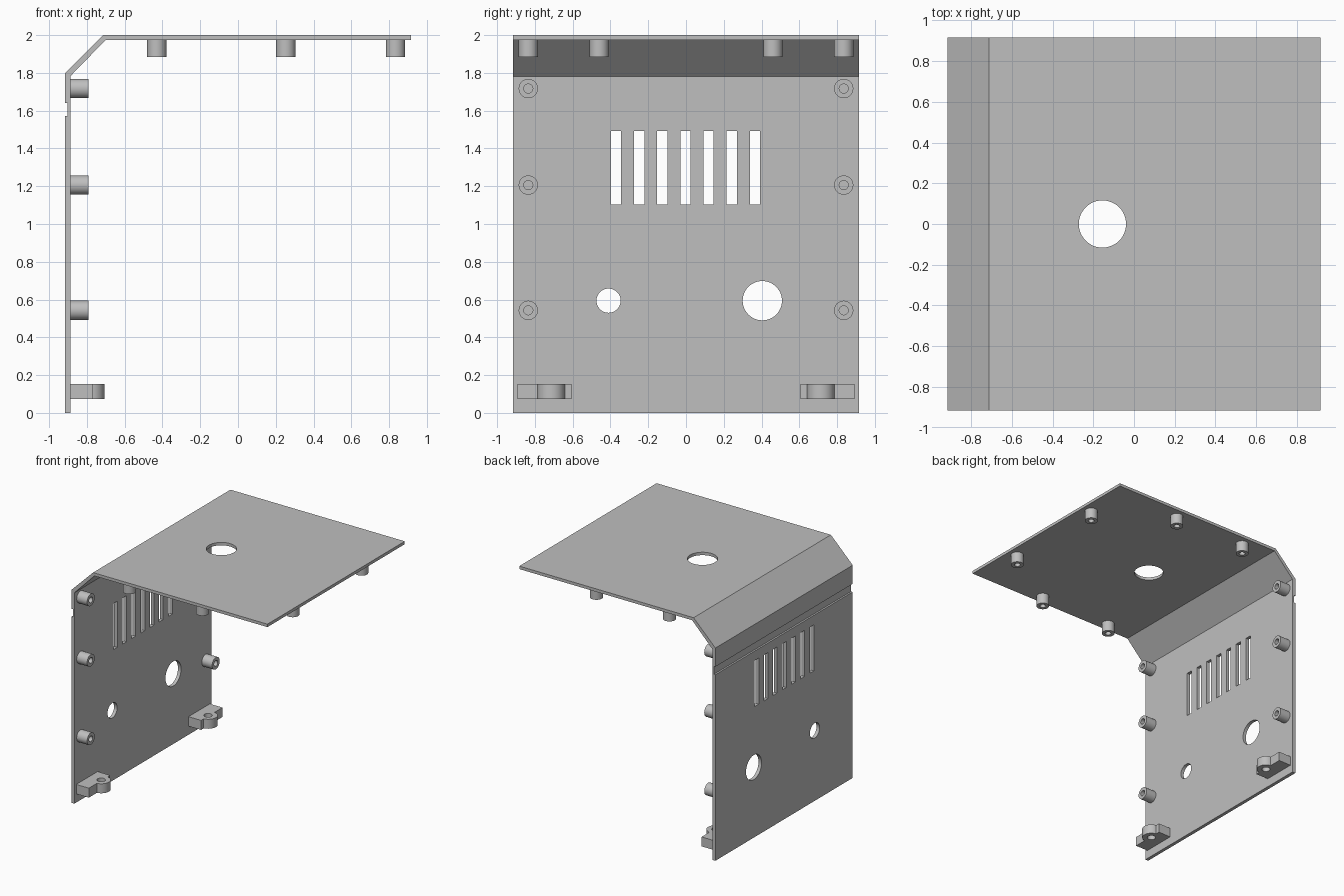
import bpy
import bmesh
from math import cos, sin, tau, radians
from mathutils import Vector

if "Cube" in bpy.data.objects:
    bpy.data.objects.remove(bpy.data.objects["Cube"], do_unlink=True)

GREY = (0.52, 0.52, 0.52, 1.0)
mat = bpy.data.materials.new("plain_grey")
mat.use_nodes = True
mat.diffuse_color = GREY
mat.node_tree.nodes["Principled BSDF"].inputs["Base Color"].default_value = GREY

HALF = 0.917          # half width and half depth of the cover
WALL_IN = -0.888      # inner face of the side wall
ROOF_IN = 1.975       # underside of the roof


def finish(name, bm):
    """Turn a bmesh into a named, coloured object."""
    bmesh.ops.recalc_face_normals(bm, faces=bm.faces)
    mesh = bpy.data.meshes.new(name)
    bm.to_mesh(mesh)
    bm.free()
    mesh.materials.append(mat)
    obj = bpy.data.objects.new(name, mesh)
    bpy.context.collection.objects.link(obj)
    return obj


def prism(name, outline, depth):
    """Extrude a closed 3D outline along the depth vector."""
    bm = bmesh.new()
    face = bm.faces.new([bm.verts.new(p) for p in outline])
    new = bmesh.ops.extrude_face_region(bm, geom=[face], use_keep_orig=True)
    moved = [v for v in new["geom"] if isinstance(v, bmesh.types.BMVert)]
    bmesh.ops.translate(bm, verts=moved, vec=depth)
    return finish(name, bm)


def frame(axis):
    """Two directions at right angles to the axis."""
    u = axis.orthogonal().normalized()
    return u, axis.cross(u)


def circle(center, axis, radius, sides=48):
    u, v = frame(axis)
    return [center + radius * (u * cos(tau * i / sides) + v * sin(tau * i / sides))
            for i in range(sides)]


def round_cutter(center, axis, radius):
    start = Vector(center) - axis * 0.1
    return prism("cutter", circle(start, axis, radius), axis * 0.2)


def cut(obj, cutters):
    """Subtract the cutters, keep the result and remove them."""
    for cutter in cutters:
        cutter.hide_render = True
        mod = obj.modifiers.new("cut", "BOOLEAN")
        mod.operation = "DIFFERENCE"
        mod.solver = "EXACT"
        mod.object = cutter
    bpy.context.view_layer.update()
    graph = bpy.context.evaluated_depsgraph_get()
    mesh = bpy.data.meshes.new_from_object(obj.evaluated_get(graph))
    obj.modifiers.clear()
    obj.data = mesh
    for cutter in cutters:
        bpy.data.objects.remove(cutter, do_unlink=True)


def boss(name, base, axis, height, outer=0.051, inner=0.024):
    """Hollow screw post standing on a wall."""
    bm = bmesh.new()
    section = [(outer, -0.005), (outer, height), (inner, height), (inner, -0.005)]
    rings = [[bm.verts.new(p) for p in circle(Vector(base) + axis * h, axis, r, 32)]
             for r, h in section]
    for a, b in zip(rings, rings[1:] + rings[:1]):
        for i in range(len(a)):
            j = (i + 1) % len(a)
            bm.faces.new((a[i], a[j], b[j], b[i]))
    return finish(name, bm)


X, Z = Vector((1, 0, 0)), Vector((0, 0, 1))

# Bent cover: side wall with outer groove, chamfer and roof
profile = [(-HALF, 0), (-HALF, 1.572), (-0.902, 1.572), (-0.902, 1.64),
           (-HALF, 1.64), (-HALF, 1.798), (-0.713, 2), (HALF, 2),
           (HALF, ROOF_IN), (-0.7, ROOF_IN), (WALL_IN, 1.782), (WALL_IN, 0)]
cover = prism("cover", [(x, -HALF, z) for x, z in profile], (0, 2 * HALF, 0))

# Openings in the roof and side wall
cutters = [round_cutter((-0.155, 0, 2), Z, 0.116),
           round_cutter((-0.9, -0.41, 0.594), X, 0.064),
           round_cutter((-0.9, 0.404, 0.594), X, 0.104)]
for i in range(-3, 4):
    y = i * 0.1225 - 0.003
    corners = [(y - 0.027, 1.103), (y + 0.027, 1.103),
               (y + 0.027, 1.492), (y - 0.027, 1.492)]
    cutters.append(prism("cutter", [(-1, a, b) for a, b in corners], (0.2, 0, 0)))
cut(cover, cutters)
parts = [cover]

for side, s in (("front", -1), ("back", 1)):
    # Posts on the side wall
    for level, z in (("low", 0.543), ("middle", 1.206), ("high", 1.717)):
        parts.append(boss(f"{side}_{level}_wall_post",
                          (WALL_IN, s * 0.835, z), X, 0.097))
    # Posts under the roof
    for place, x, y in (("inner", -0.43, 0.835), ("middle", 0.253, 0.835),
                        ("outer", 0.834, 0.46)):
        parts.append(boss(f"{side}_{place}_roof_post",
                          (x, s * y, ROOF_IN), -Z, 0.09))
    # Foot bracket with a rounded, drilled tab
    cx, cy, r = -0.78, 0.714, 0.073
    outline = [(WALL_IN - 0.005, 0.607), (-0.77, 0.607)]
    outline += [(cx + r * cos(radians(a)), cy + r * sin(radians(a)))
                for a in range(-82, 83, 4)]
    outline += [(-0.77, 0.892), (WALL_IN - 0.005, 0.892)]
    bracket = prism(f"{side}_foot_bracket",
                    [(x, s * y, 0.073) for x, y in outline], (0, 0, 0.08))
    cut(bracket, [round_cutter((cx, s * cy, 0.11), Z, 0.033)])
    parts.append(bracket)

# Smooth round faces, keep edges sharp
bpy.ops.object.select_all(action="DESELECT")
for obj in parts:
    obj.select_set(True)
bpy.context.view_layer.objects.active = cover
bpy.ops.object.shade_smooth_by_angle(angle=radians(30))
